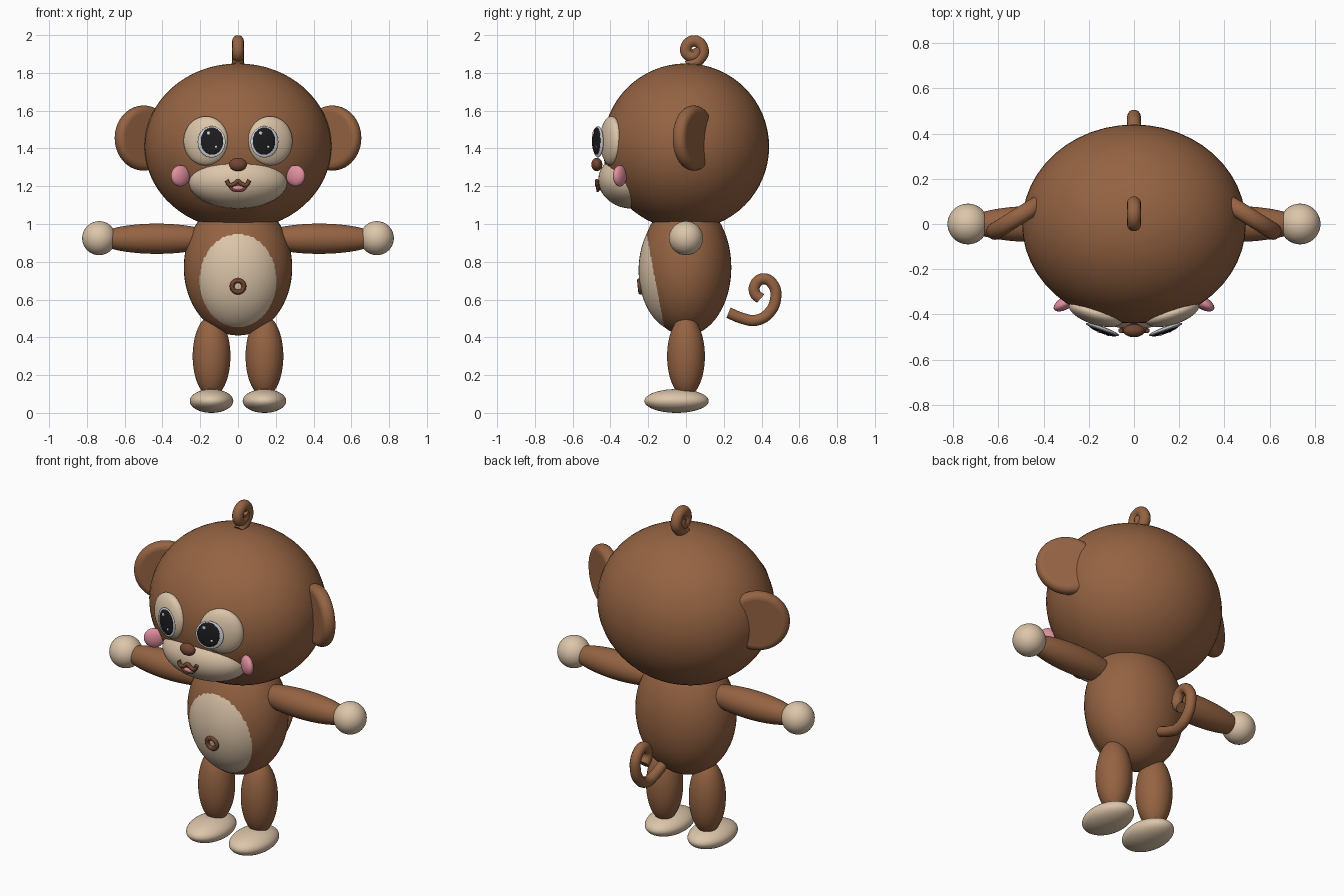
import bpy
import math

if "Cube" in bpy.data.objects:
    bpy.data.objects.remove(bpy.data.objects["Cube"])


def material(name, r, g, b):
    m = bpy.data.materials.new(name)
    m.use_nodes = True
    m.diffuse_color = (r, g, b, 1)
    bsdf = m.node_tree.nodes["Principled BSDF"]
    bsdf.inputs["Base Color"].default_value = (r, g, b, 1)
    bsdf.inputs["Roughness"].default_value = 0.7
    return m


brown = material("brown_fur", 0.30, 0.125, 0.055)
nose_brown = material("nose_brown", 0.17, 0.062, 0.03)
beige = material("beige_skin", 0.72, 0.56, 0.40)
pink = material("cheek_pink", 0.76, 0.28, 0.35)
black = material("pupil_black", 0.012, 0.012, 0.014)
white = material("eye_white", 0.68, 0.70, 0.74)


def finish(name, mat):
    ob = bpy.context.object
    ob.name = name
    ob.data.materials.append(mat)
    bpy.ops.object.shade_smooth_by_angle()
    return ob


def ellipsoid(name, loc, radii, mat, rot=(0, 0, 0)):
    bpy.ops.mesh.primitive_uv_sphere_add(
        segments=48, ring_count=32, radius=1, location=loc,
        rotation=[math.radians(a) for a in rot])
    bpy.context.object.scale = radii
    bpy.ops.object.transform_apply(location=False, rotation=False, scale=True)
    return finish(name, mat)


def tube(name, points, radius, mat):
    """Round tube along a smooth path of (x, y, z) points."""
    cu = bpy.data.curves.new(name, "CURVE")
    cu.dimensions = "3D"
    cu.bevel_depth = radius
    cu.bevel_resolution = 5
    cu.resolution_u = 8
    cu.use_fill_caps = True
    sp = cu.splines.new("BEZIER")
    sp.bezier_points.add(len(points) - 1)
    for bp, p in zip(sp.bezier_points, points):
        bp.co = p
        bp.handle_left_type = bp.handle_right_type = "AUTO"
    ob = bpy.data.objects.new(name, cu)
    bpy.context.collection.objects.link(ob)
    bpy.ops.object.select_all(action="DESELECT")
    ob.select_set(True)
    bpy.context.view_layer.objects.active = ob
    bpy.ops.object.convert(target="MESH")
    return finish(name, mat)


# Head and body
ellipsoid("head", (0, 0, 1.41), (0.495, 0.44, 0.44), brown)
ellipsoid("body", (0, 0, 0.77), (0.287, 0.24, 0.36), brown)
ellipsoid("belly_patch", (0, -0.035, 0.755), (0.258, 0.216, 0.324), beige)

# Belly button ring
bpy.ops.mesh.primitive_torus_add(
    location=(0, -0.243, 0.67), rotation=(math.radians(96), 0, 0),
    major_radius=0.031, minor_radius=0.013,
    major_segments=32, minor_segments=12)
finish("belly_button", nose_brown)

# Muzzle and nose
ellipsoid("muzzle", (0, -0.30, 1.225), (0.262, 0.165, 0.142), beige, (-12, 0, 0))
ellipsoid("nose", (0, -0.472, 1.315), (0.047, 0.029, 0.035), nose_brown)

# Mouth: wavy upper lip, round lower lip, tongue
upper = [(-0.06, 1.232), (-0.045, 1.208), (-0.02, 1.212), (0, 1.226),
         (0.02, 1.212), (0.045, 1.208), (0.06, 1.232)]
lower = [(-0.048, 1.208), (-0.032, 1.185), (0, 1.176), (0.032, 1.185), (0.048, 1.208)]
tube("upper_lip", [(x, -0.472, z) for x, z in upper], 0.011, nose_brown)
tube("lower_lip", [(x, -0.468, z) for x, z in lower], 0.007, nose_brown)
ellipsoid("mouth_inside", (0, -0.455, 1.200), (0.044, 0.014, 0.024), nose_brown)
ellipsoid("tongue", (0, -0.465, 1.190), (0.030, 0.012, 0.014), pink)

for side, s in (("left", 1), ("right", -1)):
    # Face
    ellipsoid(side + "_eye_patch", (s * 0.17, -0.395, 1.44),
              (0.123, 0.05, 0.13), beige, (0, 0, s * 18))
    ellipsoid(side + "_eye_white", (s * 0.14, -0.466, 1.435),
              (0.078, 0.012, 0.083), white, (0, 0, s * 20))
    ellipsoid(side + "_pupil", (s * 0.138, -0.474, 1.439),
              (0.063, 0.011, 0.072), black, (0, 0, s * 20))
    for i, (dx, dz, r) in enumerate(((-0.018, 0.042, 0.010), (0.022, -0.03, 0.007))):
        ellipsoid(f"{side}_eye_glint_{i + 1}",
                  (s * 0.138 + dx, -0.483 + s * dx * 0.36, 1.439 + dz),
                  (r, 0.004, r), white, (0, 0, s * 20))
    ellipsoid(side + "_cheek", (s * 0.305, -0.35, 1.255),
              (0.056, 0.028, 0.056), pink, (0, 0, s * -30))

    # Ear: rounded disc angled forward
    bpy.ops.mesh.primitive_cylinder_add(
        vertices=64, radius=0.172, depth=0.075, location=(s * 0.50, 0.04, 1.455),
        rotation=(math.radians(90), 0, math.radians(s * -32)))
    bev = bpy.context.object.modifiers.new("round_rim", "BEVEL")
    bev.width = 0.034
    bev.segments = 6
    finish(side + "_ear", brown)

    # Limbs
    ellipsoid(side + "_arm", (s * 0.43, 0, 0.922), (0.32, 0.08, 0.08), brown)
    ellipsoid(side + "_hand", (s * 0.735, 0, 0.925), (0.09, 0.09, 0.09), beige)
    ellipsoid(side + "_leg", (s * 0.14, 0, 0.30), (0.10, 0.10, 0.215), brown)
    ellipsoid(side + "_foot", (s * 0.14, -0.05, 0.063), (0.115, 0.17, 0.063), beige)

# Curled hair tuft and tail
tuft = [(0.01, 1.835), (0.07, 1.872), (0.091, 1.92), (0.045, 1.969), (-0.001, 1.93),
        (0.02, 1.89), (0.055, 1.905), (0.045, 1.93)]
tail = [(0.225, 0.53), (0.30, 0.50), (0.37, 0.49), (0.44, 0.53), (0.475, 0.61),
        (0.46, 0.68), (0.41, 0.71), (0.367, 0.68), (0.367, 0.63), (0.395, 0.605)]
tube("hair_tuft", [(0, y, z) for y, z in tuft], 0.031, brown)
tube("tail", [(0, y, z) for y, z in tail], 0.03, brown)
